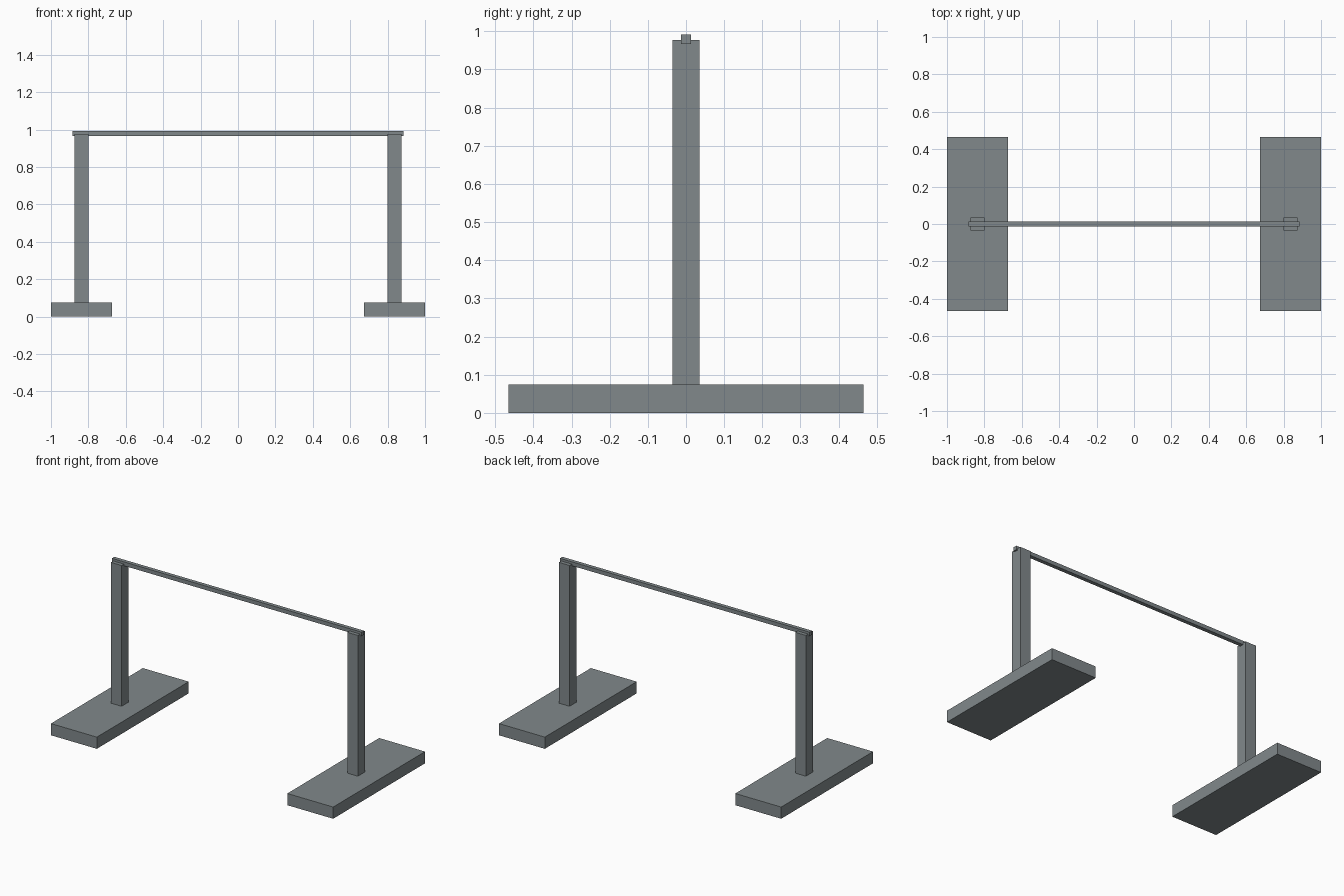
import bpy

cube = bpy.data.objects.get("Cube")
if cube:
    bpy.data.objects.remove(cube, do_unlink=True)

# Single painted grey
grey = bpy.data.materials.new("slate_grey")
grey.use_nodes = True
COLOUR = (0.22, 0.25, 0.26, 1)
grey.diffuse_color = COLOUR
grey.node_tree.nodes["Principled BSDF"].inputs["Base Color"].default_value = COLOUR


def box(name, centre, size):
    bpy.ops.mesh.primitive_cube_add(size=1, location=centre)
    obj = bpy.context.object
    obj.name = name
    obj.scale = size
    bpy.ops.object.transform_apply(location=False, rotation=False, scale=True)
    obj.data.materials.append(grey)
    return obj


BASE_H = 0.075
POST_TOP = 0.977

# Foot slab and upright on each side
for side, sx in (("left", 1), ("right", -1)):
    box(f"{side}_base", (sx * 0.8375, 0, BASE_H / 2), (0.325, 0.93, BASE_H))
    box(f"{side}_post", (sx * 0.8375, 0, (BASE_H + POST_TOP) / 2),
        (0.075, 0.072, POST_TOP - BASE_H))

# Crossbar let into the tops of the posts
box("crossbar", (0, 0, 0.979), (1.77, 0.025, 0.025))
